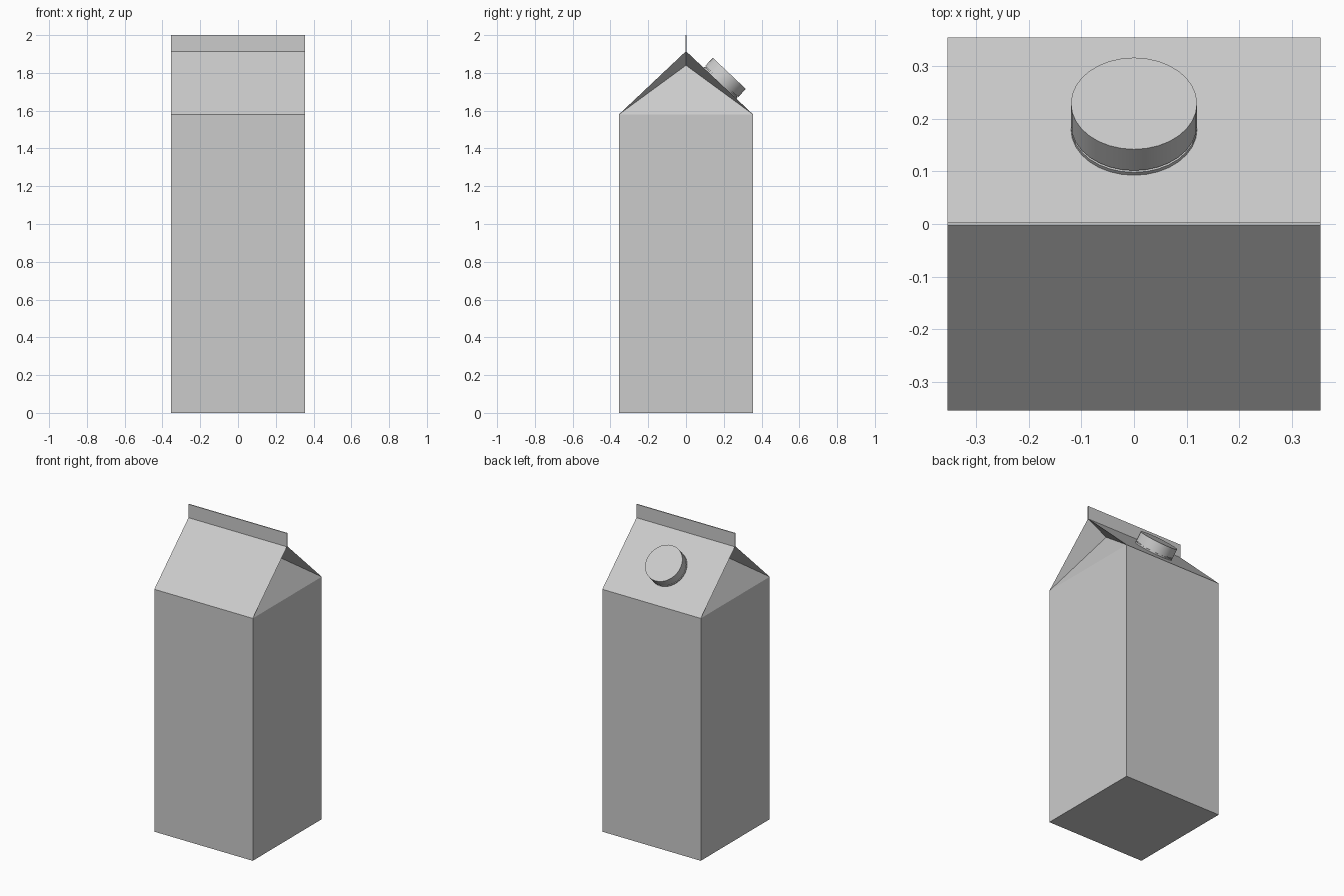
import bpy, bmesh, math
from mathutils import Vector

if "Cube" in bpy.data.objects:
    bpy.data.objects.remove(bpy.data.objects["Cube"])

W, SHOULDER, RIDGE, TOP = 0.355, 1.58, 1.915, 2.0
FOLD_X, FOLD_Z = 0.215, 1.84


def add_object(name, bm):
    bmesh.ops.recalc_face_normals(bm, faces=bm.faces)
    mesh = bpy.data.meshes.new(name)
    bm.to_mesh(mesh)
    bm.free()
    ob = bpy.data.objects.new(name, mesh)
    bpy.context.collection.objects.link(ob)
    return ob


# Carton: square body, sloped roof panels and inward-folded gable ends
bm = bmesh.new()
corners = [(-W, -W), (W, -W), (W, W), (-W, W)]
low = [bm.verts.new((x, y, 0)) for x, y in corners]
high = [bm.verts.new((x, y, SHOULDER)) for x, y in corners]
ridge = {s: bm.verts.new((s * W, 0, RIDGE)) for s in (-1, 1)}
fold = {s: bm.verts.new((s * FOLD_X, 0, FOLD_Z)) for s in (-1, 1)}
bm.faces.new(low)
for i in range(4):
    j = (i + 1) % 4
    bm.faces.new((low[i], low[j], high[j], high[i]))
bm.faces.new((high[0], high[1], ridge[1], ridge[-1]))
bm.faces.new((high[2], high[3], ridge[-1], ridge[1]))
for s, a, b in ((1, high[1], high[2]), (-1, high[3], high[0])):
    bm.faces.new((a, b, fold[s]))
    bm.faces.new((a, fold[s], ridge[s]))
    bm.faces.new((b, ridge[s], fold[s]))
add_object("carton", bm)

# Sealed fin along the ridge
bm = bmesh.new()
bmesh.ops.create_cube(bm, size=1)
bmesh.ops.scale(bm, verts=bm.verts, vec=(2 * W, 0.006, TOP - RIDGE + 0.004))
fin = add_object("top_fin", bm)
fin.location.z = (TOP + RIDGE - 0.004) / 2

# Screw cap with base ring and groove, lathed and tilted onto the back slope
bm = bmesh.new()
profile = [(0, -0.003), (0.12, -0.003), (0.12, 0.008), (0.114, 0.008),
           (0.114, 0.013), (0.12, 0.013), (0.12, 0.072), (0, 0.072)]
verts = [bm.verts.new((r, 0, z)) for r, z in profile]
edges = [bm.edges.new(p) for p in zip(verts, verts[1:])]
bmesh.ops.spin(bm, geom=verts + edges, cent=(0, 0, 0), axis=(0, 0, 1),
               angle=math.tau, steps=32, use_merge=False)
bmesh.ops.remove_doubles(bm, verts=bm.verts, dist=0.0005)
cap = add_object("screw_cap", bm)
cap.location = Vector((0, 0.18, 1.745))
cap.rotation_euler.x = -math.atan2(RIDGE - SHOULDER, W)
bpy.context.view_layer.objects.active = cap
cap.select_set(True)
bpy.ops.object.shade_smooth_by_angle(angle=math.radians(30))
